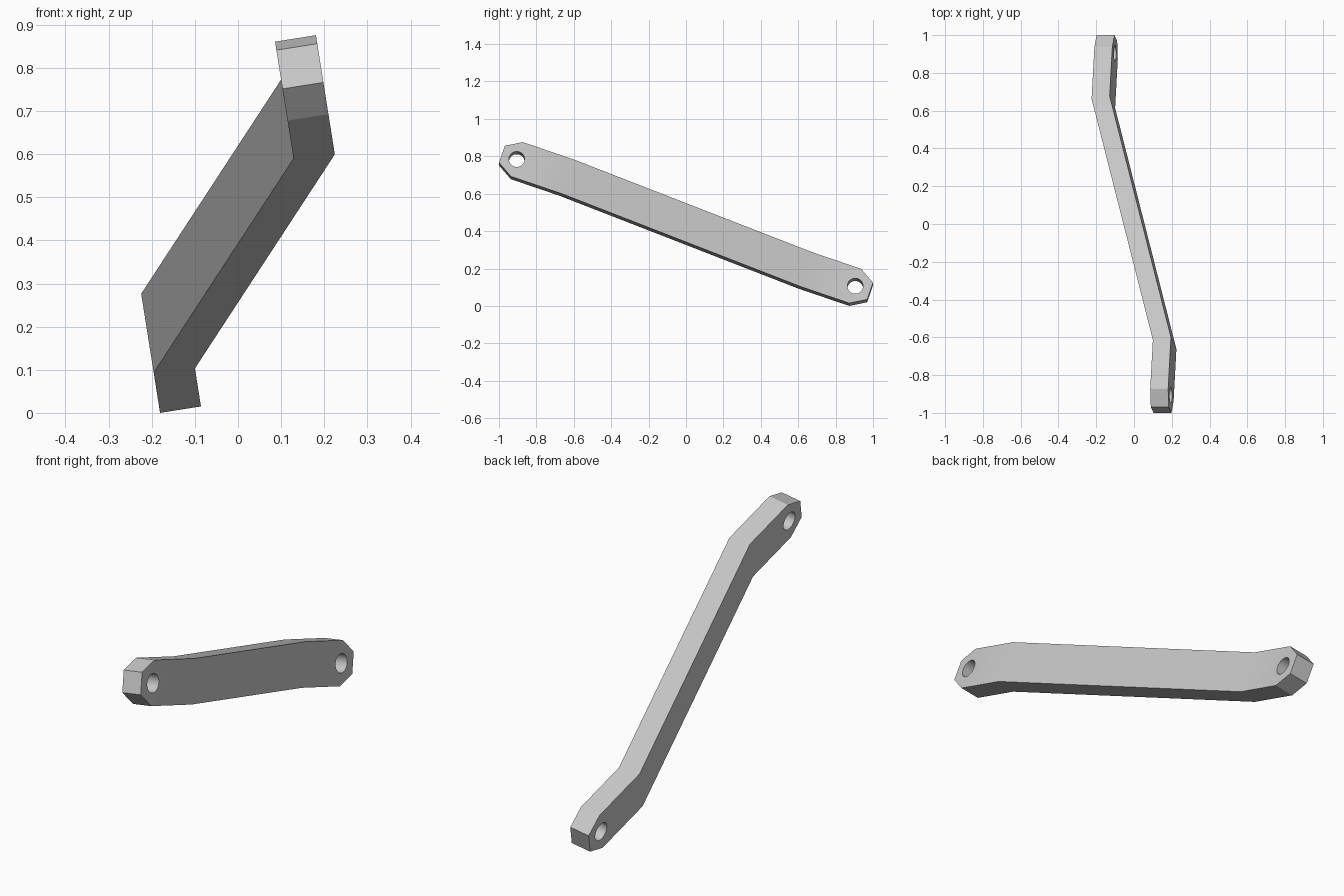
import bpy
import bmesh
from math import radians
from mathutils import Matrix, Vector

cube = bpy.data.objects.get("Cube")
if cube:
    bpy.data.objects.remove(cube, do_unlink=True)

# Bar proportions: local X along the bar, Y through its thickness, Z across its width
END, HOLE, RADIUS = 1.041, 0.957, 0.042
HALF_WIDTH, TIP_HALF = 0.098, 0.048
OUTER, INNER = 0.247, 0.151
OUTER_BEND, INNER_BEND = 0.667, 0.683

grey = bpy.data.materials.new("light grey")
grey.use_nodes = True
colour = (0.58, 0.58, 0.58, 1)
grey.diffuse_color = colour
grey.node_tree.nodes["Principled BSDF"].inputs["Base Color"].default_value = colour


def make_object(name, bm):
    bmesh.ops.recalc_face_normals(bm, faces=bm.faces)
    mesh = bpy.data.meshes.new(name)
    bm.to_mesh(mesh)
    bm.free()
    obj = bpy.data.objects.new(name, mesh)
    bpy.context.collection.objects.link(obj)
    obj.data.materials.append(grey)
    return obj


# Offset bar: half of the bent profile, turned half a circle for the other end
half = [(-INNER_BEND, -INNER), (OUTER_BEND, OUTER), (END, OUTER), (END, INNER)]
profile = half + [(-x, -y) for x, y in half]
bm = bmesh.new()
face = bm.faces.new([bm.verts.new((x, y, -HALF_WIDTH)) for x, y in profile])
extruded = bmesh.ops.extrude_face_region(bm, geom=[face])["geom"]
bmesh.ops.translate(bm, vec=(0, 0, 2 * HALF_WIDTH),
                    verts=[g for g in extruded if isinstance(g, bmesh.types.BMVert)])

# Cut the four corners off the ends
for sx in (-1, 1):
    for sz in (-1, 1):
        normal = Vector((sx * (HALF_WIDTH - TIP_HALF), 0, sz * (END - HOLE)))
        geom = bm.verts[:] + bm.edges[:] + bm.faces[:]
        cut = bmesh.ops.bisect_plane(bm, geom=geom, plane_co=(sx * END, 0, sz * TIP_HALF),
                                     plane_no=normal, clear_outer=True)["geom_cut"]
        bmesh.ops.holes_fill(bm, edges=[g for g in cut if isinstance(g, bmesh.types.BMEdge)])
bar = make_object("offset_link_bar", bm)

# Bolt holes through both ends
bm = bmesh.new()
for s in (-1, 1):
    place = Matrix.Translation((s * HOLE, s * (OUTER + INNER) / 2, 0)) @ Matrix.Rotation(radians(90), 4, "X")
    bmesh.ops.create_cone(bm, cap_ends=True, segments=32, radius1=RADIUS,
                          radius2=RADIUS, depth=0.2, matrix=place)
cutter = make_object("hole_cutter", bm)
cutter.hide_render = True

holes = bar.modifiers.new("bolt_holes", "BOOLEAN")
holes.operation = "DIFFERENCE"
holes.solver = "EXACT"
holes.object = cutter
bpy.ops.object.select_all(action="DESELECT")
bar.select_set(True)
bpy.context.view_layer.objects.active = bar
bpy.ops.object.modifier_apply(modifier=holes.name)
bpy.data.objects.remove(cutter, do_unlink=True)

# Tilt the bar into place
tilt = Matrix.Rotation(radians(-9), 4, "Y") @ Matrix.Rotation(radians(-19), 4, "X") \
    @ Matrix.Rotation(radians(-90), 4, "Z")
bar.data.transform(tilt)
bar.data.transform(Matrix.Translation((0, 0, -min(v.co.z for v in bar.data.vertices))))
bpy.ops.object.shade_smooth_by_angle(angle=radians(30))
